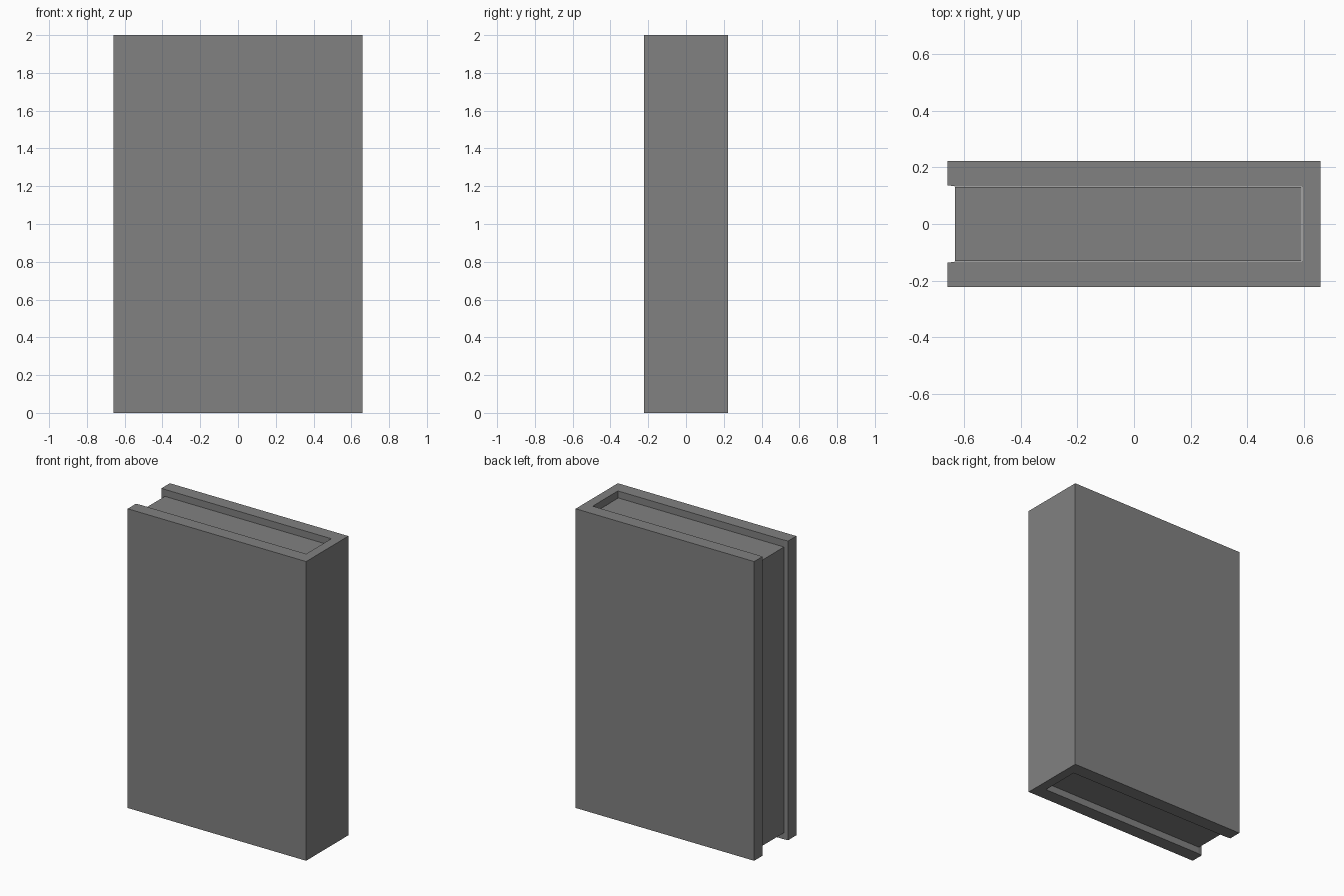
import bpy, bmesh

if "Cube" in bpy.data.objects:
    bpy.data.objects.remove(bpy.data.objects["Cube"])

# Dark grey shared by cover and pages
grey = bpy.data.materials.new("dark_grey")
grey.diffuse_color = (0.22, 0.22, 0.22, 1.0)
grey.use_nodes = True
grey.node_tree.nodes["Principled BSDF"].inputs["Base Color"].default_value = grey.diffuse_color


def extrude_profile(name, points, z0, z1):
    """Closed outline in the xy plane, raised from z0 to z1."""
    bm = bmesh.new()
    face = bm.faces.new([bm.verts.new((x, y, z0)) for x, y in points])
    top = bmesh.ops.extrude_face_region(bm, geom=[face])["geom"]
    moved = [v for v in top if isinstance(v, bmesh.types.BMVert)]
    bmesh.ops.translate(bm, verts=moved, vec=(0, 0, z1 - z0))
    bmesh.ops.recalc_face_normals(bm, faces=bm.faces[:])
    mesh = bpy.data.meshes.new(name)
    bm.to_mesh(mesh)
    bm.free()
    mesh.materials.append(grey)
    obj = bpy.data.objects.new(name, mesh)
    bpy.context.collection.objects.link(obj)
    return obj


# Cover: two boards and a spine, with slightly eased inner fore-edges
half = [(0.66, 0.223), (-0.66, 0.223), (-0.66, 0.137), (-0.63, 0.133), (0.597, 0.133)]
outline = half + [(x, -y) for x, y in reversed(half)]
extrude_profile("book_cover", outline, 0.0, 2.0)

# Page block, set in from the cover on three edges
pages = [(-0.633, -0.131), (0.592, -0.131), (0.592, 0.131), (-0.633, 0.131)]
extrude_profile("page_block", pages, 0.045, 1.955)
